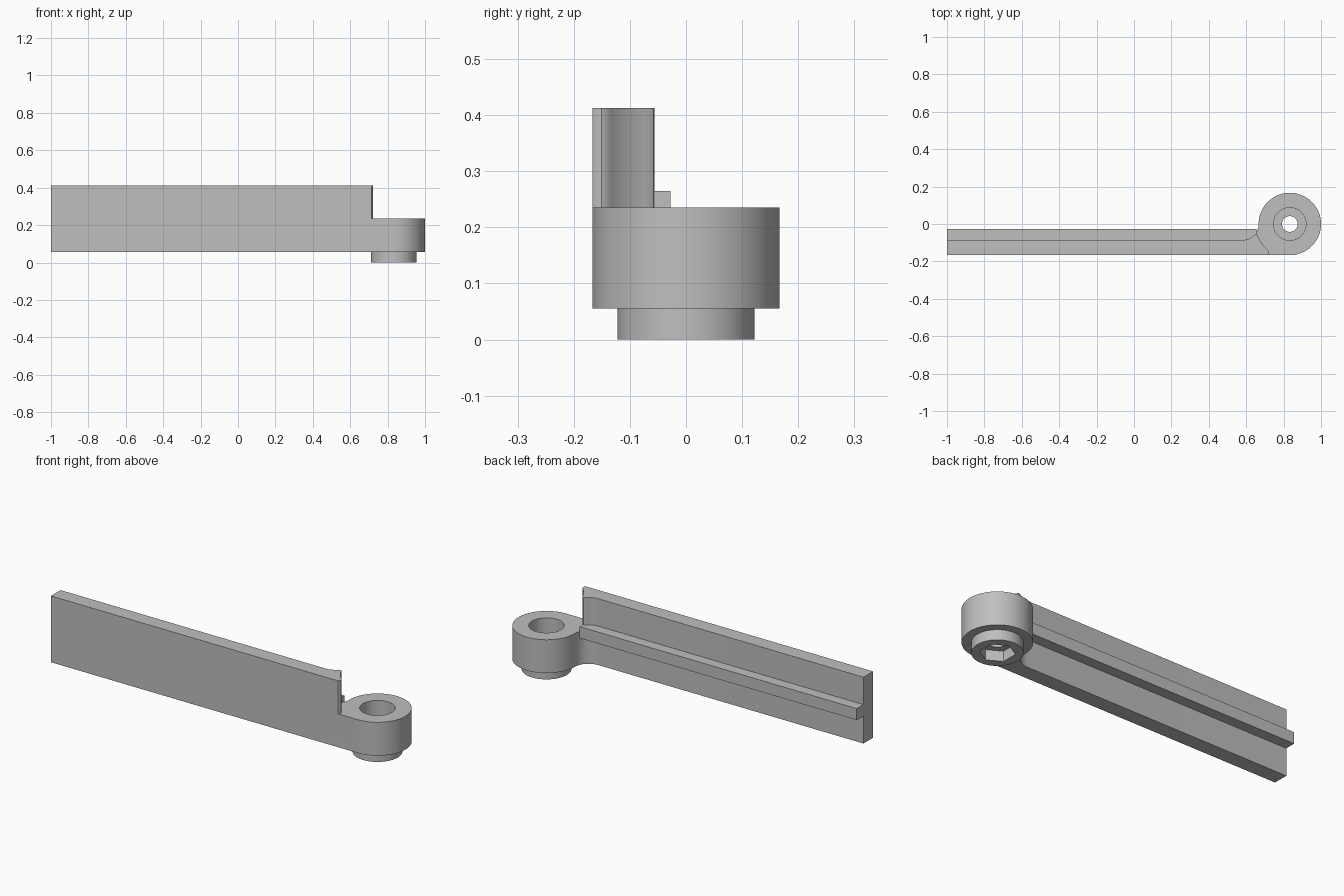
import bpy, bmesh
from math import cos, sin, radians

cube = bpy.data.objects.get("Cube")
if cube:
    bpy.data.objects.remove(cube, do_unlink=True)

grey = bpy.data.materials.new("plain grey")
grey.use_nodes = True
COLOUR = (0.52, 0.52, 0.52, 1)
grey.diffuse_color = COLOUR
grey.node_tree.nodes["Principled BSDF"].inputs["Base Color"].default_value = COLOUR

# Shared dimensions
EYE_X, EYE_R = 0.833, 0.167
FRONT, BACK, LEFT = -EYE_R, -0.085, -1.0
Z_LOW, Z_STEP, Z_TOP = 0.055, 0.235, 0.413


def arc(cx, cy, r, start, end, n):
    angles = [radians(start + (end - start) * i / n) for i in range(n + 1)]
    return [(cx + r * cos(a), cy + r * sin(a)) for a in angles]


def prism(name, outline, z0, z1):
    bm = bmesh.new()
    base = bm.faces.new([bm.verts.new((x, y, z0)) for x, y in outline])
    top = bmesh.ops.extrude_face_region(bm, geom=[base])["geom"]
    verts = [v for v in top if isinstance(v, bmesh.types.BMVert)]
    bmesh.ops.translate(bm, verts=verts, vec=(0, 0, z1 - z0))
    bmesh.ops.recalc_face_normals(bm, faces=bm.faces)
    mesh = bpy.data.meshes.new(name)
    bm.to_mesh(mesh)
    bm.free()
    mesh.materials.append(grey)
    obj = bpy.data.objects.new(name, mesh)
    bpy.context.collection.objects.link(obj)
    return obj


def cylinder(name, r, z0, z1, sides=72, turn=0):
    return prism(name, arc(EYE_X, 0, r, turn, turn + 360, sides)[:-1], z0, z1)


def activate(obj):
    bpy.ops.object.select_all(action="DESELECT")
    obj.select_set(True)
    bpy.context.view_layer.objects.active = obj


def combine(target, other, operation):
    activate(target)
    mod = target.modifiers.new(operation.lower(), "BOOLEAN")
    mod.operation, mod.solver, mod.object = operation, "EXACT", other
    bpy.ops.object.modifier_apply(modifier=mod.name)
    bpy.data.objects.remove(other, do_unlink=True)


# Lower half of the blade flowing through a fillet into the round eye
fillet = (0.583, -0.002, 0.083)
lower = [(LEFT, FRONT), (EYE_X, FRONT)]
lower += arc(EYE_X, 0, EYE_R, -90, 180, 54)[1:]
lower += arc(*fillet, 0, -90, 12)[1:] + [(LEFT, BACK)]
arm = prism("arm_with_eye", lower, Z_LOW, Z_STEP)

# Upper half of the blade, its end hollowed to clear the eye
upper = [(LEFT, FRONT), (0.713, FRONT), (0.719, -0.16), (0.722, -0.151)]
upper += arc(EYE_X, 0, 0.182, 231, 201, 8)
upper += [(0.658, -0.058), (0.651, -0.056)]
upper += arc(*fillet, -45, -90, 6) + [(LEFT, BACK)]
combine(arm, prism("upper_blade", upper, Z_STEP, Z_TOP), "UNION")

# Rib along the back of the blade
rib = [(LEFT, BACK - 0.02), (0.655, BACK - 0.02), (0.655, -0.028), (LEFT, -0.028)]
combine(arm, prism("rib", rib, 0.203, 0.265), "UNION")

# Counterbore and bolt hole through the eye
combine(arm, cylinder("counterbore", 0.087, 0.11, 0.3), "DIFFERENCE")
combine(arm, cylinder("bolt_hole", 0.042, 0, 0.2, 48), "DIFFERENCE")

# Boss under the eye with a hexagonal nut pocket
boss = cylinder("boss", 0.122, 0, Z_LOW)
combine(boss, cylinder("nut_pocket", 0.085, -0.1, 0.1, 6, 30), "DIFFERENCE")

for obj in (arm, boss):
    activate(obj)
    bpy.ops.object.shade_smooth_by_angle(angle=radians(30))
